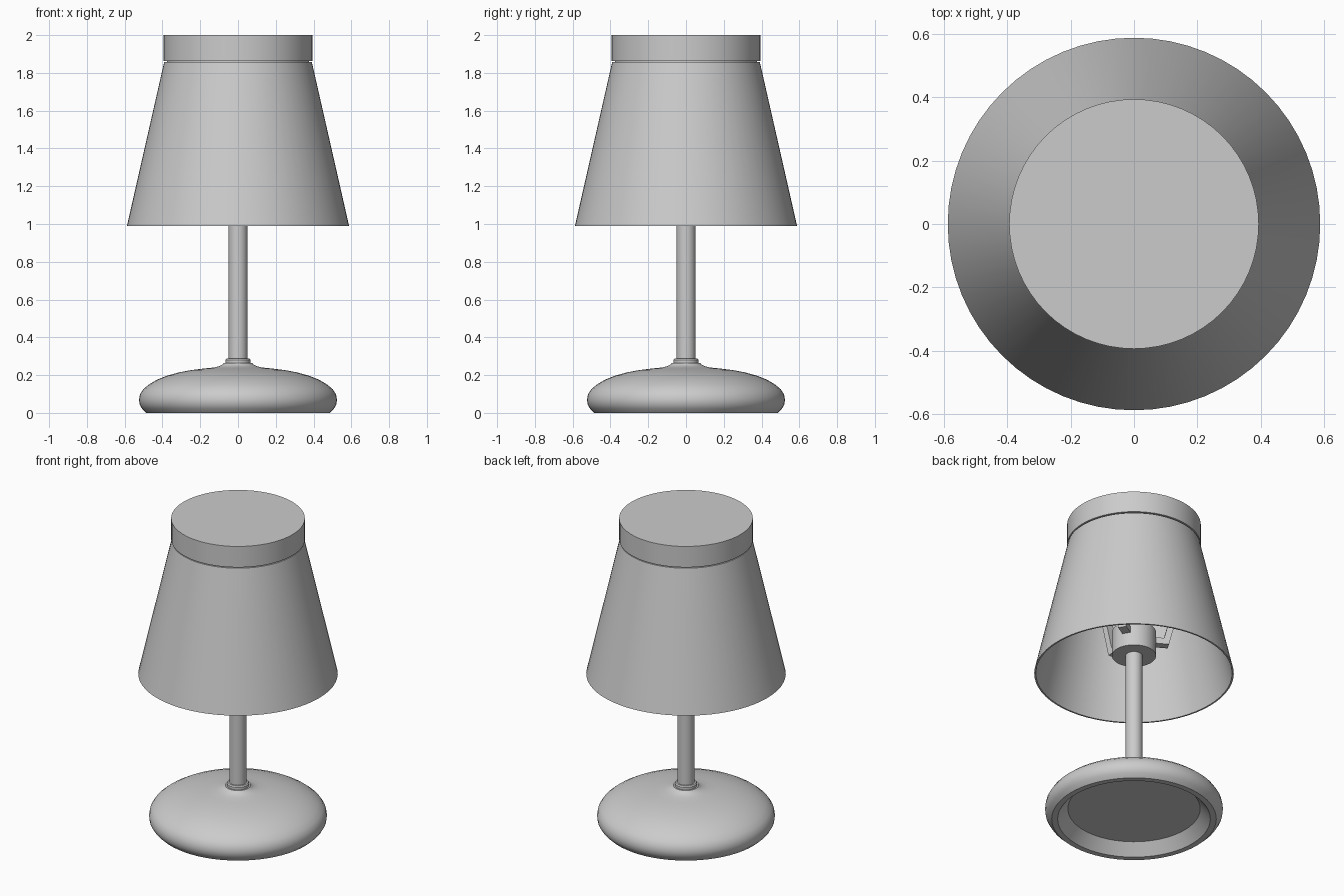
import bpy, math
from mathutils import Matrix

if "Cube" in bpy.data.objects:
    bpy.data.objects.remove(bpy.data.objects["Cube"])

SEG = 64


def finish(name, verts, faces, angle=35):
    me = bpy.data.meshes.new(name)
    me.from_pydata(verts, [], faces)
    ob = bpy.data.objects.new(name, me)
    bpy.context.collection.objects.link(ob)
    bpy.ops.object.select_all(action='DESELECT')
    ob.select_set(True)
    bpy.context.view_layer.objects.active = ob
    bpy.ops.object.mode_set(mode='EDIT')
    bpy.ops.mesh.select_all(action='SELECT')
    bpy.ops.mesh.normals_make_consistent(inside=False)
    bpy.ops.object.mode_set(mode='OBJECT')
    bpy.ops.object.shade_smooth_by_angle(angle=math.radians(angle))
    return ob


def lathe(name, profile, closed=False):
    """Spin (radius, z) points about z; open profiles get end caps."""
    n = len(profile)
    verts = [(r * math.cos(2 * math.pi * k / SEG), r * math.sin(2 * math.pi * k / SEG), z)
             for r, z in profile for k in range(SEG)]
    faces = []
    for i in range(n if closed else n - 1):
        a, b = i * SEG, (i + 1) % n * SEG
        for k in range(SEG):
            m = (k + 1) % SEG
            faces.append((a + k, a + m, b + m, b + k))
    if not closed:
        faces.append(tuple(range(SEG)))
        faces.append(tuple(range((n - 1) * SEG, n * SEG)))
    return finish(name, verts, faces)


# Rounded base with a recessed underside and a small collar
lathe("base", [
    (0.39, 0.07), (0.45, 0.0), (0.485, 0.0), (0.508, 0.022), (0.521, 0.045),
    (0.524, 0.07), (0.519, 0.098), (0.502, 0.125), (0.472, 0.15), (0.43, 0.175),
    (0.375, 0.197), (0.31, 0.215), (0.245, 0.227), (0.18, 0.235), (0.13, 0.24),
    (0.10, 0.247), (0.082, 0.256), (0.075, 0.264)])
lathe("stem_collar", [(0.066, 0.255), (0.066, 0.28), (0.06, 0.287), (0.048, 0.287)])

# Stem and lamp holder
lathe("stem", [(0.05, 0.25), (0.05, 1.13)])
lathe("lamp_holder", [(0.13, 1.11), (0.13, 1.27)])

# Thin tapered shade
lathe("shade", [(0.588, 0.99), (0.391, 1.857), (0.375, 1.857), (0.578, 0.99)], closed=True)

# Closed top with a fine groove above the shade
lathe("shade_cap", [(0.376, 1.85), (0.376, 1.864), (0.394, 1.864), (0.394, 2.0)])

# Three bent arms carrying the shade from the lamp holder
arm = [(0.12, 1.195), (0.205, 1.195), (0.372, 1.86), (0.335, 1.86), (0.176, 1.235), (0.12, 1.235)]
n = len(arm)
for i, deg in enumerate((30, 150, 270)):
    verts = [(x, y, z) for y in (-0.025, 0.025) for x, z in arm]
    faces = [(0, 1, 4, 5), (1, 2, 3, 4), (6, 7, 10, 11), (7, 8, 9, 10)]
    faces += [(k, (k + 1) % n, (k + 1) % n + n, k + n) for k in range(n)]
    ob = finish(f"shade_arm_{i + 1}", verts, faces, 20)
    ob.matrix_world = Matrix.Rotation(math.radians(deg), 4, 'Z')
